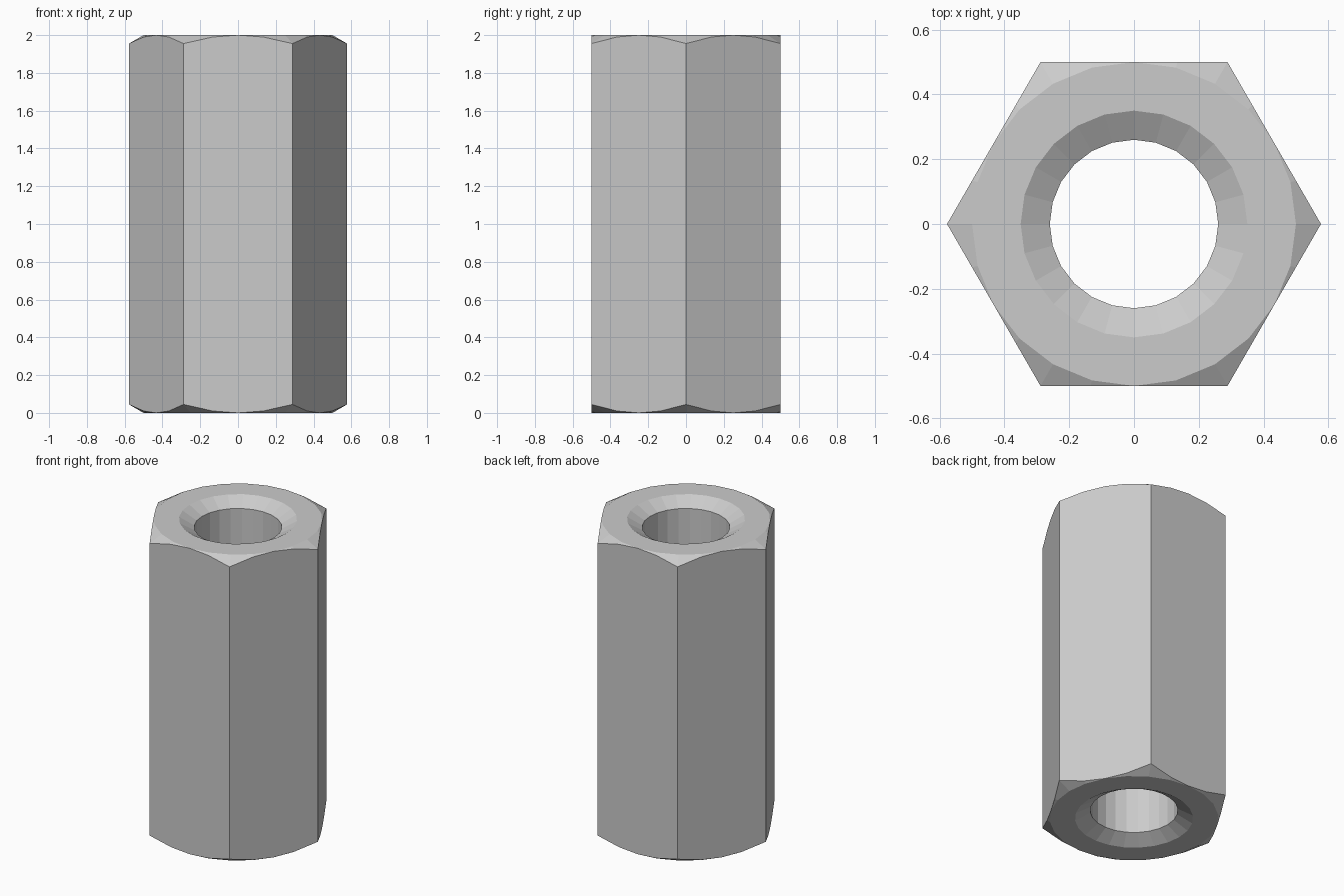
import bpy, bmesh
from math import sin, cos, tan, pi, radians

if "Cube" in bpy.data.objects:
    bpy.data.objects.remove(bpy.data.objects["Cube"])

SIDES = 24
HEIGHT = 2.0
FLAT = 0.5        # half the width across flats
BORE = 0.26
SINK = 0.35       # countersink rim radius
SLOPE = tan(radians(30))

bm = bmesh.new()


def hex_radius(a):
    # distance to the hexagon outline, corners at 0, 60, 120... degrees
    return FLAT / cos(a % (pi / 3) - pi / 6)


def ring(radius, z):
    verts = []
    for i in range(SIDES):
        a = 2 * pi * i / SIDES
        r = radius(a)
        verts.append(bm.verts.new((r * cos(a), r * sin(a), z(r))))
    return verts


def end_rings(sign):
    # bore edge, countersink rim, end face rim, chamfered hexagon edge
    end = HEIGHT if sign > 0 else 0.0
    return [
        ring(lambda a: BORE, lambda r: end - sign * (SINK - BORE) * SLOPE),
        ring(lambda a: SINK, lambda r: end),
        ring(lambda a: FLAT, lambda r: end),
        ring(hex_radius, lambda r: end - sign * (r - FLAT) * SLOPE),
    ]


# closed loop of rings: up through the bore, over the top, down the flats
rings = end_rings(1) + end_rings(-1)[::-1]
for k, lower in enumerate(rings):
    upper = rings[(k + 1) % len(rings)]
    for i in range(SIDES):
        j = (i + 1) % SIDES
        bm.faces.new((lower[i], lower[j], upper[j], upper[i]))

# the chamfer fades to nothing at the middle of each flat
bmesh.ops.remove_doubles(bm, verts=bm.verts, dist=0.0005)
bmesh.ops.recalc_face_normals(bm, faces=bm.faces)

mesh = bpy.data.meshes.new("hex_coupling_nut")
bm.to_mesh(mesh)
bm.free()
nut = bpy.data.objects.new("hex_coupling_nut", mesh)
bpy.context.collection.objects.link(nut)
